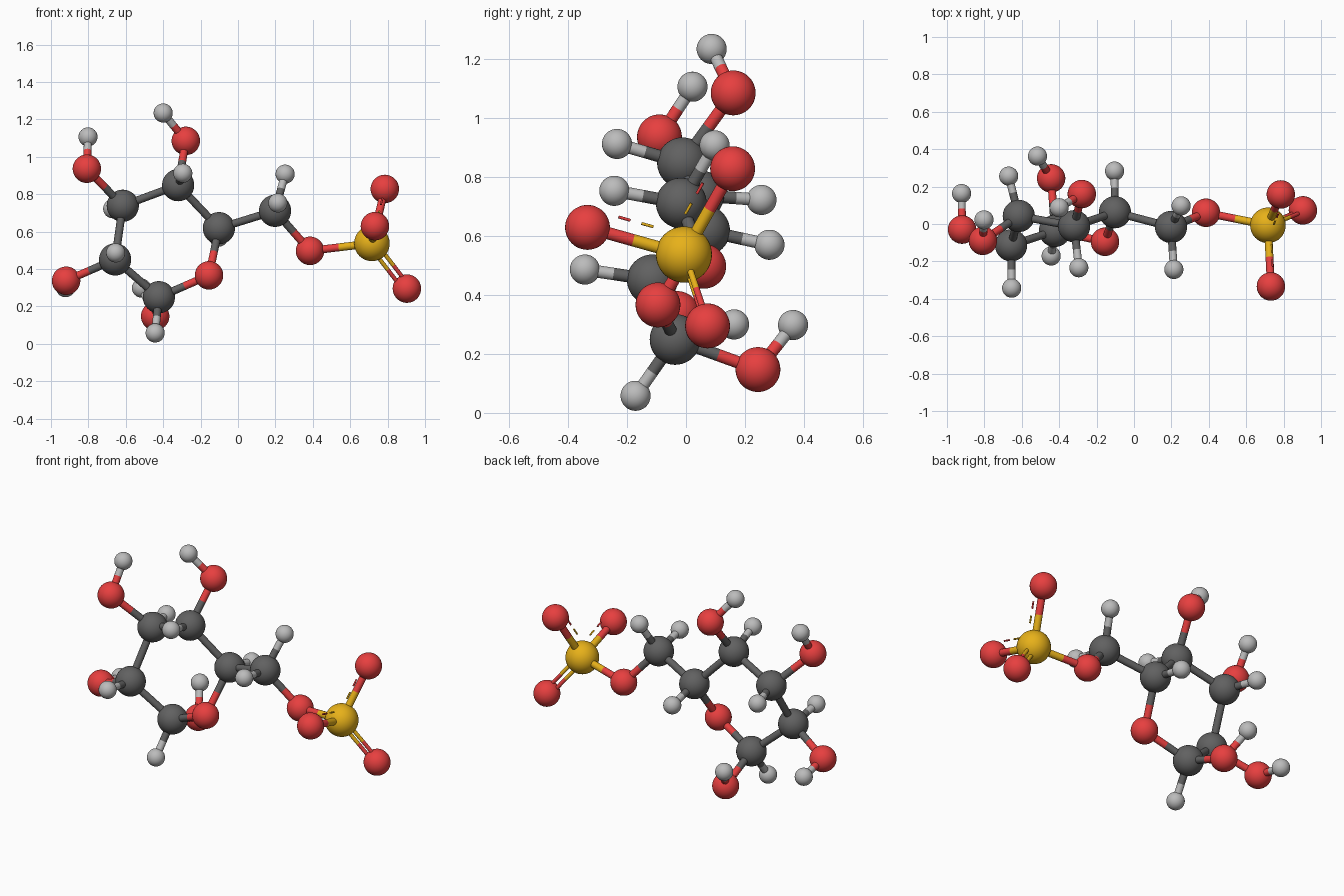
import bpy
from mathutils import Vector as V

if "Cube" in bpy.data.objects:
    bpy.data.objects.remove(bpy.data.objects["Cube"])


def material(name, rgb):
    m = bpy.data.materials.new(name)
    m.diffuse_color = (*rgb, 1)
    m.use_nodes = True
    m.node_tree.nodes["Principled BSDF"].inputs["Base Color"].default_value = m.diffuse_color
    return m


# element: (sphere radius, material)
KIND = {
    "C": (0.086, material("dark_grey", (0.12, 0.12, 0.12))),
    "O": (0.076, material("red", (0.80, 0.05, 0.05))),
    "H": (0.051, material("light_grey", (0.50, 0.50, 0.50))),
    "P": (0.095, material("gold", (0.80, 0.44, 0.01))),
}
WORD = {"C": "carbon", "O": "oxygen", "H": "hydrogen", "P": "phosphorus"}

# atom centres; first letter of each key is the element
ATOMS = {
    "P1": (.716, -.007, .537), "O6": (.385, .06, .497),
    "C6": (.198, -.016, .711), "H6a": (.252, .097, .907), "H6b": (.213, -.243, .753),
    "C5": (-.102, .063, .618), "H5": (-.104, .283, .57),
    "C4": (-.32, -.012, .848), "O4": (-.279, .16, 1.085),
    "Ho4": (-.40, .087, 1.234), "H4": (-.295, -.234, .912),
    "C3": (-.616, .043, .738), "O3": (-.808, -.09, .936),
    "Ho3": (-.802, .022, 1.106), "H3": (-.67, .256, .722),
    "C2": (-.657, -.114, .451), "O2": (-.919, -.03, .337),
    "Ho2": (-.922, .163, .30), "H2": (-.654, -.343, .486),
    "C1": (-.423, -.037, .249), "O1": (-.443, .244, .147),
    "Ho1": (-.516, .363, .298), "H1": (-.443, -.171, .058),
    "O5": (-.155, -.095, .366),
    "O7": (.785, .158, .828), "O8": (.732, -.334, .629), "O9": (.903, .073, .295),
}
ATOMS = {k: V(p) for k, p in ATOMS.items()}

BONDS = """P1-O6 O6-C6 C6-H6a C6-H6b C6-C5 C5-H5 C5-C4 C4-O4 O4-Ho4 C4-H4
C4-C3 C3-O3 O3-Ho3 C3-H3 C3-C2 C2-O2 O2-Ho2 C2-H2 C2-C1 C1-O1 O1-Ho1 C1-H1
C1-O5 O5-C5 P1-O7 P1-O8""".split()


def finish(name, mat):
    ob = bpy.context.object
    ob.name = name
    ob.data.materials.append(mat)
    bpy.ops.object.shade_smooth_by_angle()


def rod(name, a, b, r, mat):
    d = b - a
    bpy.ops.mesh.primitive_cylinder_add(
        vertices=24, radius=r, depth=d.length, location=(a + b) / 2,
        rotation=d.to_track_quat('Z', 'Y').to_euler())
    finish(name, mat)


def bond(p, q, r, shift=V((0, 0, 0))):
    # two-tone stick, split midway between the visible surfaces
    a, b = ATOMS[p], ATOMS[q]
    d = (b - a).normalized()
    ra, rb = KIND[p[0]][0], KIND[q[0]][0]
    mid = (a + d * ra + b - d * rb) / 2 + shift
    name = f"bond_{WORD[p[0]]}_{WORD[q[0]]}"
    rod(name, a + shift, mid, r, KIND[p[0]][1])
    rod(name, mid, b + shift, r, KIND[q[0]][1])


# atom balls
for key, pos in ATOMS.items():
    radius, mat = KIND[key[0]]
    bpy.ops.mesh.primitive_uv_sphere_add(segments=40, ring_count=24, radius=radius, location=pos)
    finish(WORD[key[0]] + "_ball", mat)

# single bonds
for pair in BONDS:
    bond(*pair.split("-"), 0.021)

# double bond: two thin parallel sticks
axis = ATOMS["O9"] - ATOMS["P1"]
side = axis.cross(V((0, 1, 0))).normalized() * 0.019
for s in (-1, 1):
    bond("P1", "O9", 0.011, side * s)

# dashed partial bonds between the two charged oxygens
for key, other in (("O7", "O8"), ("O8", "O7")):
    base = ATOMS["P1"]
    d = (ATOMS[key] - base).normalized()
    w = ATOMS[other] - base
    off = (w - d * w.dot(d)).normalized() * 0.064
    for start, element in ((.126, "P"), (.207, "O")):
        rod("partial_bond_dash", base + off + d * start,
            base + off + d * (start + .042), 0.005, KIND[element][1])
